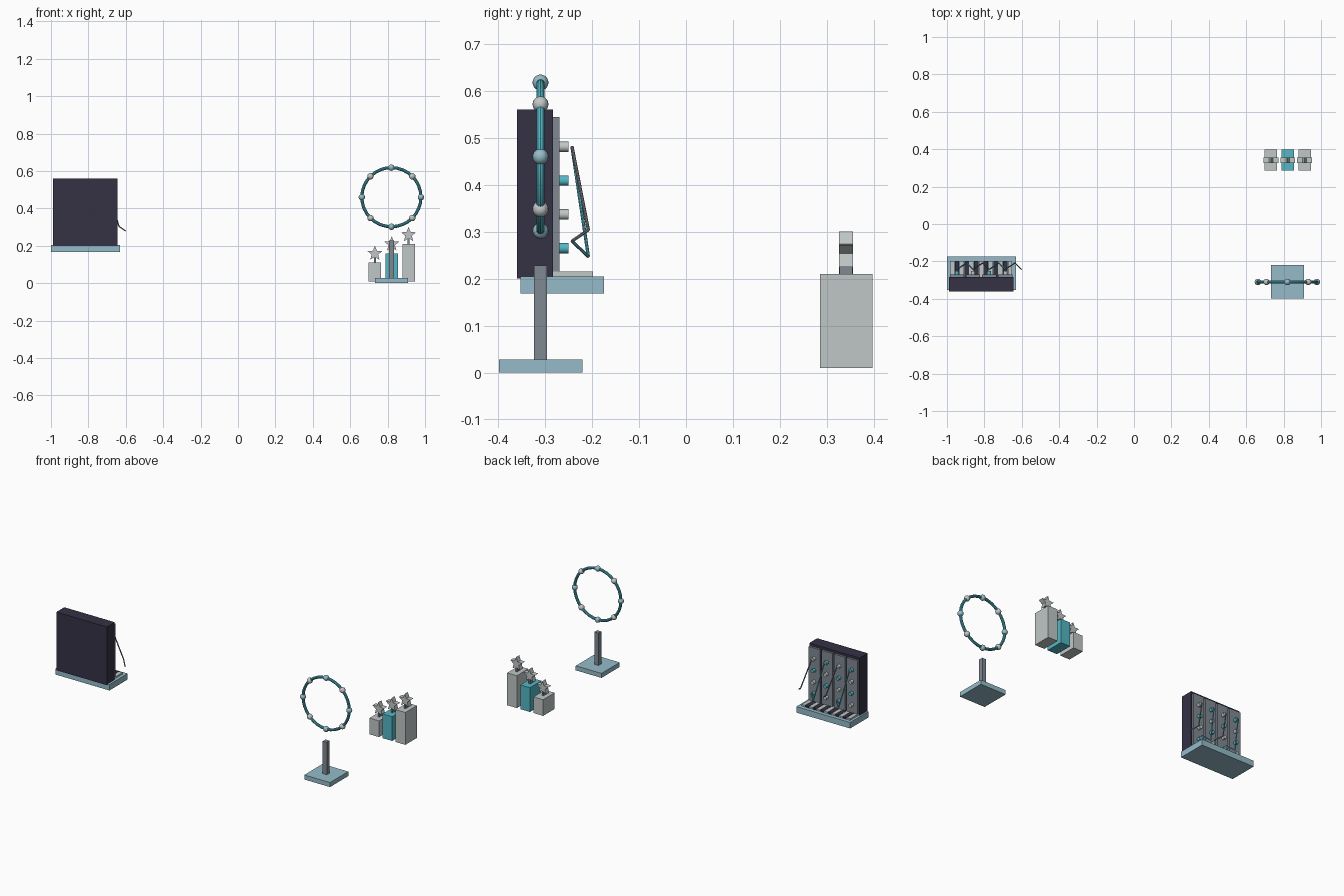
import bpy, bmesh, math
from mathutils import Vector, Matrix

if "Cube" in bpy.data.objects:
    bpy.data.objects.remove(bpy.data.objects["Cube"])


def material(name, rgb):
    m = bpy.data.materials.new(name)
    m.use_nodes = True
    m.diffuse_color = (*rgb, 1)
    m.node_tree.nodes["Principled BSDF"].inputs["Base Color"].default_value = (*rgb, 1)
    return m


NAVY = material("dark navy", (0.035, 0.032, 0.06))
TEAL = material("bright teal", (0.09, 0.47, 0.56))
BLUE = material("pale blue", (0.30, 0.50, 0.585))
GREY = material("light grey", (0.53, 0.575, 0.57))
SLATE = material("slate grey", (0.22, 0.25, 0.29))


def finish(name, bm, mat, smooth=False):
    bmesh.ops.recalc_face_normals(bm, faces=bm.faces)
    mesh = bpy.data.meshes.new(name)
    bm.to_mesh(mesh)
    bm.free()
    mesh.materials.append(mat)
    ob = bpy.data.objects.new(name, mesh)
    bpy.context.collection.objects.link(ob)
    if smooth:
        bpy.ops.object.select_all(action="DESELECT")
        ob.select_set(True)
        bpy.context.view_layer.objects.active = ob
        bpy.ops.object.shade_smooth_by_angle()
    return ob


def box(name, mat, x, y, z):
    # x, y and z are (low, high) pairs
    bm = bmesh.new()
    size = [b - a for a, b in (x, y, z)]
    mid = [(a + b) / 2 for a, b in (x, y, z)]
    bmesh.ops.create_cube(bm, size=1, matrix=Matrix.Translation(mid) @ Matrix.Diagonal((*size, 1)))
    return finish(name, bm, mat)


def knob(name, mat, at):
    bm = bmesh.new()
    bmesh.ops.create_cone(bm, cap_ends=True, segments=16, radius1=0.011, radius2=0.011, depth=0.022,
                          matrix=Matrix.Translation(at) @ Matrix.Rotation(math.pi / 2, 4, "X"))
    return finish(name, bm, mat, True)


def ball(name, mat, at, radius):
    bm = bmesh.new()
    bmesh.ops.create_uvsphere(bm, u_segments=16, v_segments=10, radius=radius,
                              matrix=Matrix.Translation(at))
    return finish(name, bm, mat, True)


def star(name, mat, x, y, z, outer, inner, depth):
    bm = bmesh.new()
    ring = []
    for i in range(10):
        r, a = (inner if i % 2 else outer), i * math.pi / 5
        ring.append(bm.verts.new((x + r * math.sin(a), y - depth / 2, z + r * math.cos(a))))
    face = bm.faces.new(ring)
    new = bmesh.ops.extrude_face_region(bm, geom=[face])["geom"]
    bmesh.ops.translate(bm, vec=(0, depth, 0), verts=[v for v in new if isinstance(v, bmesh.types.BMVert)])
    return finish(name, bm, mat)


def cable(name, mat, points):
    # straight round rods joined end to end
    bm = bmesh.new()
    for a, b in zip(points, points[1:]):
        a, b = Vector(a), Vector(b)
        turn = (b - a).to_track_quat("Z", "Y").to_matrix().to_4x4()
        bmesh.ops.create_cone(bm, cap_ends=True, segments=8, radius1=0.0035, radius2=0.0035,
                              depth=(b - a).length, matrix=Matrix.Translation((a + b) / 2) @ turn)
    return finish(name, bm, mat, True)


# Control cabinet, its working side turned to the back
LEFT, RIGHT = -0.99, -0.645
box("cabinet_base", BLUE, (-1.0, -0.632), (-0.353, -0.175), (0.168, 0.205))
box("cabinet_body", NAVY, (LEFT, RIGHT), (-0.36, -0.283), (0.2, 0.56))

# Panels with a column of knobs each
pitch = (RIGHT - LEFT) / 4
centres = [LEFT + pitch * (i + 0.5) for i in range(4)]
for i, x in enumerate(centres):
    box(f"panel_{i}", SLATE, (x - 0.038, x + 0.038), (-0.284, -0.27), (0.215, 0.545))
    for j in range(4):
        knob(f"knob_{i}_{j}", TEAL if (i + j) % 2 else GREY, (x, -0.261, 0.265 + 0.072 * j))

# Patch cables from high on one panel to low on the next
for i in range(4):
    x = centres[i]
    end = x + pitch
    cable(f"cable_{i}", SLATE if i % 2 else TEAL,
          [(x, -0.243, 0.482), (x + 0.6 * pitch, -0.208, 0.304 if i % 2 else 0.247), (end, -0.243, 0.28)])

# Keyboard
KEYS = 13
step = (RIGHT - LEFT - 0.01) / KEYS
for k in range(KEYS):
    x = LEFT + 0.005 + step * k
    box(f"key_{k}", NAVY if k % 2 else GREY, (x + 0.001, x + step - 0.001), (-0.283, -0.198), (0.204, 0.215))

# Ring stand
CX, CY, CZ, R = 0.82, -0.31, 0.46, 0.158
box("stand_base", BLUE, (0.732, 0.908), (-0.398, -0.22), (0, 0.028))
box("stand_post", SLATE, (CX - 0.014, CX + 0.014), (CY - 0.014, CY + 0.014), (0.028, 0.228))
bpy.ops.mesh.primitive_torus_add(major_segments=32, minor_segments=10, major_radius=R, minor_radius=0.0085,
                                 location=(CX, CY, CZ), rotation=(math.pi / 2, 0, 0))
hoop = bpy.context.object
hoop.name = "hoop"
hoop.data.materials.append(TEAL)
bpy.ops.object.shade_smooth_by_angle()
for i in range(8):
    a = i * math.pi / 4
    ball(f"hoop_ball_{i}", GREY if i % 2 else BLUE, (CX + R * math.cos(a), CY, CZ + R * math.sin(a)), 0.017)

# Three rising pedestals topped with stars
for i, mat in enumerate((GREY, TEAL, GREY)):
    x, top = 0.732 + 0.09 * i, 0.11 + 0.05 * i
    box(f"pedestal_{i}", mat, (x - 0.033, x + 0.033), (0.285, 0.397), (0.01, top))
    box(f"star_peg_{i}", SLATE, (x - 0.005, x + 0.005), (0.327, 0.355), (top, top + 0.035))
    star(f"star_{i}", GREY, x, 0.341, top + 0.049, 0.042, 0.018, 0.03)
